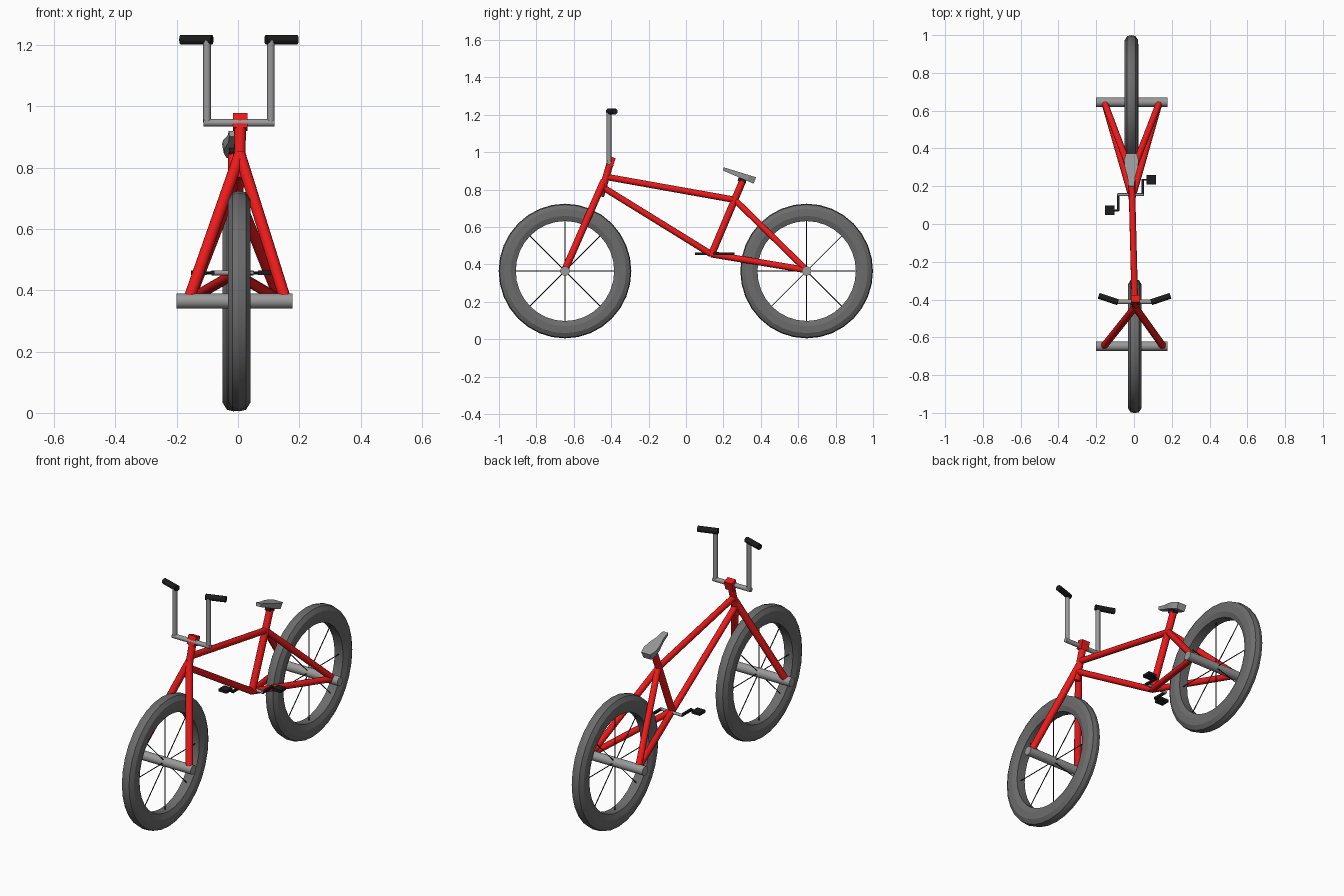
import bpy, bmesh
from math import sin, cos, pi
from mathutils import Vector, Matrix

if "Cube" in bpy.data.objects:
    bpy.data.objects.remove(bpy.data.objects["Cube"])


def material(name, c):
    m = bpy.data.materials.new(name)
    m.diffuse_color = (*c, 1)
    m.use_nodes = True
    m.node_tree.nodes["Principled BSDF"].inputs["Base Color"].default_value = m.diffuse_color
    return m


RED = material("red_paint", (0.85, 0.01, 0.01))
BLACK = material("black", (0.012, 0.012, 0.012))
RUBBER = material("rubber", (0.15, 0.15, 0.15))
GREY = material("metal", (0.32, 0.32, 0.32))


def finish(name, bm, mat, angle=None):
    bmesh.ops.recalc_face_normals(bm, faces=bm.faces)
    me = bpy.data.meshes.new(name)
    bm.to_mesh(me)
    bm.free()
    me.materials.append(mat)
    ob = bpy.data.objects.new(name, me)
    bpy.context.collection.objects.link(ob)
    if angle:
        bpy.ops.object.select_all(action='DESELECT')
        ob.select_set(True)
        bpy.context.view_layer.objects.active = ob
        bpy.ops.object.shade_smooth_by_angle(angle=angle)
    return ob


def add_tube(bm, a, b, r, sides=12):
    a, b = Vector(a), Vector(b)
    d = b - a
    mat = Matrix.Translation((a + b) / 2) @ d.to_track_quat('Z', 'Y').to_matrix().to_4x4()
    bmesh.ops.create_cone(bm, cap_ends=True, segments=sides, radius1=r, radius2=r,
                          depth=d.length, matrix=mat)


def tubes(name, segs, r, mat, sides=12):
    bm = bmesh.new()
    for a, b in segs:
        add_tube(bm, a, b, r, sides)
    return finish(name, bm, mat, 0.7)


def box(name, centre, size, mat, tilt=0):
    bm = bmesh.new()
    m = (Matrix.Translation(centre) @ Matrix.Rotation(tilt, 4, 'X')
         @ Matrix.Diagonal((*size, 1)))
    bmesh.ops.create_cube(bm, size=1, matrix=m)
    return finish(name, bm, mat)


AXLE_Z = 0.365
TYRE = [(-0.022, 0.355), (0, 0.36), (0.022, 0.355), (0.036, 0.332), (0.037, 0.295),
        (0.026, 0.267), (-0.026, 0.267), (-0.037, 0.295), (-0.036, 0.332)]


# Wheels: spun tyre, spokes and wide axle
def wheel(prefix, x, y):
    n = 32
    bm = bmesh.new()
    rings = [[bm.verts.new((x + w, y + 0.985 * r * cos(2 * pi * i / n),
                            AXLE_Z + r * sin(2 * pi * i / n))) for w, r in TYRE]
             for i in range(n)]
    k = len(TYRE)
    for i in range(n):
        p, q = rings[i], rings[(i + 1) % n]
        for j in range(k):
            bm.faces.new((p[j], p[(j + 1) % k], q[(j + 1) % k], q[j]))
    finish(prefix + "_tyre", bm, RUBBER, 0.4)
    spokes = []
    for i in range(4):
        d = Vector((0, cos(i * pi / 4), sin(i * pi / 4))) * 0.275
        c = Vector((x, y, AXLE_Z))
        spokes.append((c - d, c + d))
    tubes(prefix + "_spokes", spokes, 0.0025, BLACK, 6)
    tubes(prefix + "_axle", [((-0.2, y, AXLE_Z), (0.178, y, AXLE_Z))], 0.025, GREY, 16)


wheel("front", 0.004, -0.647)
wheel("rear", -0.014, 0.645)

# Frame tubes
tubes("head_tube", [((0.005, -0.457, 0.765), (0.007, -0.402, 0.955))], 0.019, RED)
tubes("top_tube", [((0.005, -0.425, 0.868), (-0.013, 0.265, 0.745))], 0.017, RED)
tubes("down_tube", [((0.005, -0.443, 0.812), (-0.01, 0.135, 0.455))], 0.017, RED)
tubes("seat_tube", [((-0.01, 0.133, 0.445), (-0.014, 0.302, 0.845))], 0.019, RED)
tubes("fork", [((s * 0.157 - 0.003, -0.647, 0.372), (0.006, -0.44, 0.845))
               for s in (-1, 1)], 0.019, RED)
tubes("seat_stays", [((x, 0.645, 0.37), (-0.013, 0.265, 0.742))
                     for x in (-0.157, 0.135)], 0.017, RED)
tubes("chain_stays", [((x, 0.645, 0.37), (-0.01, 0.135, 0.455))
                      for x in (-0.157, 0.135)], 0.017, RED)
box("stem_clamp", (0.007, -0.402, 0.95), (0.048, 0.038, 0.05), RED, -0.3)

# Handlebar and grips
bar = [(-0.101, -0.412, 1.215), (-0.101, -0.412, 0.947),
       (0.107, -0.412, 0.947), (0.107, -0.412, 1.215)]
tubes("handlebar", [(bar[0], bar[1]), ((-0.113, -0.412, 0.947), (0.119, -0.412, 0.947)),
                    (bar[2], bar[3])], 0.0125, GREY)
tubes("grips", [((-0.085, -0.414, 1.218), (-0.187, -0.38, 1.218)),
                ((0.091, -0.414, 1.218), (0.193, -0.38, 1.218))], 0.016, BLACK)

# Saddle: outline narrowing towards the nose, tapered underneath
outline = [(0.016, -0.09), (0.02, -0.04), (0.035, 0.015), (0.038, 0.055), (0.028, 0.092)]
loop = outline + [(-w, y) for w, y in reversed(outline)]
bm = bmesh.new()
place = Matrix.Translation((-0.014, 0.283, 0.882)) @ Matrix.Rotation(-0.3, 4, 'X')
top = [bm.verts.new(place @ Vector((w, y, 0.012))) for w, y in loop]
low = [bm.verts.new(place @ Vector((w * 0.85, y * 0.97, -0.006 - 0.1 * (y + 0.09))))
       for w, y in loop]
bm.faces.new(top)
bm.faces.new(low[::-1])
for i in range(len(loop)):
    j = (i + 1) % len(loop)
    bm.faces.new((top[i], low[i], low[j], top[j]))
finish("seat", bm, GREY)
box("seat_clamp", (-0.014, 0.3, 0.85), (0.03, 0.045, 0.018), BLACK, -0.3)

# Cranks and pedals
CZ = 0.457
tubes("crank_axle", [((-0.087, 0.155, CZ), (0.05, 0.155, CZ))], 0.008, GREY)
for side, x, s in (("left", -0.083, -1), ("right", 0.046, 1)):
    ye = 0.153 + s * 0.081
    box(side + "_crank", (x, 0.153 + s * 0.04, CZ), (0.012, 0.09, 0.012), BLACK)
    tubes(side + "_pedal_pin", [((x, ye, CZ), (x + s * 0.03, ye, CZ))], 0.005, BLACK, 8)
    box(side + "_pedal", (x + s * 0.045, ye, CZ), (0.05, 0.05, 0.015), BLACK)
